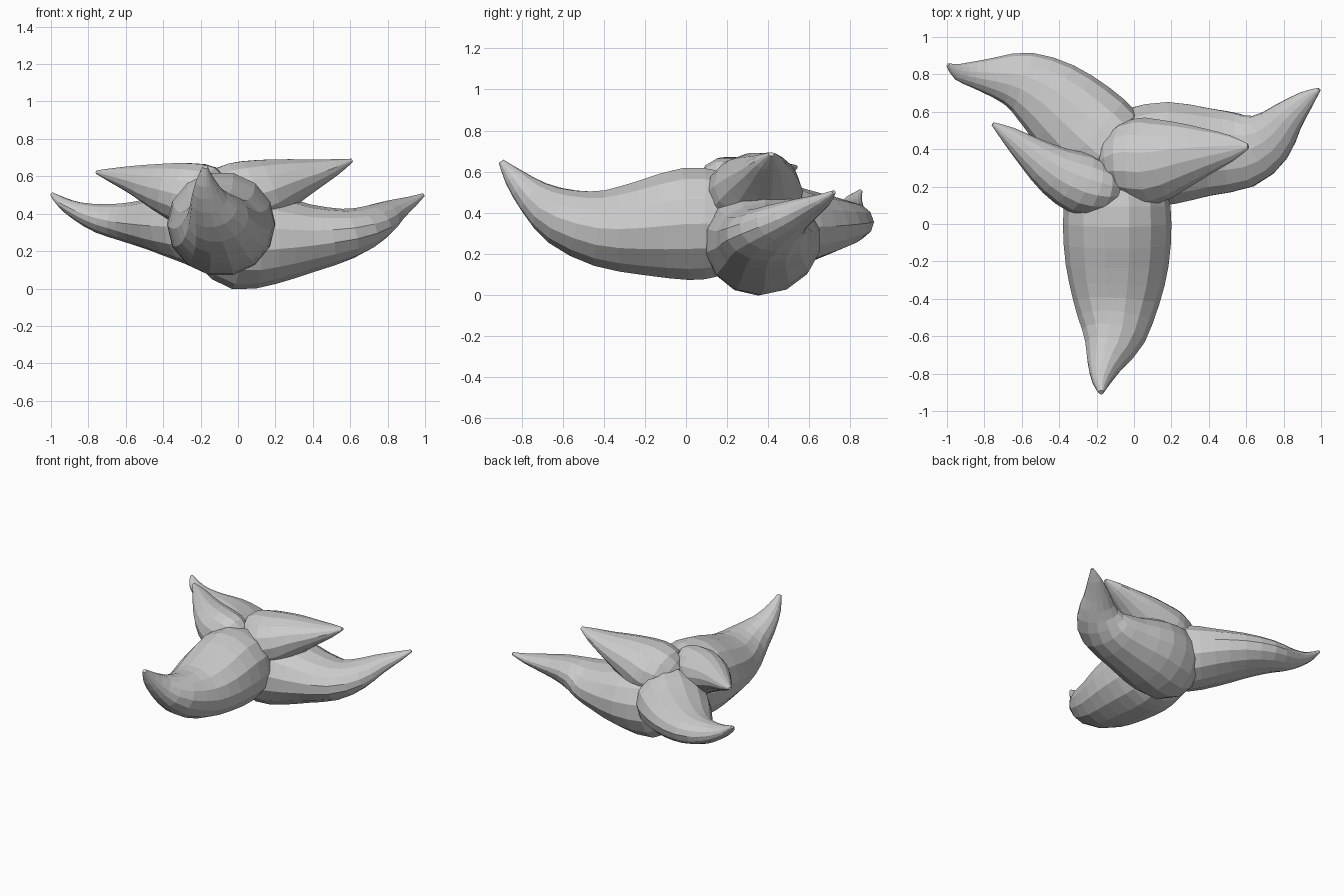
import bpy, bmesh, math
from mathutils import Vector

SIDES = 14


def spline(pts, steps=2):
    # Catmull-Rom through the stations (x, y, z, half width, half height)
    out = []
    for i in range(len(pts) - 1):
        p0, p1 = pts[max(i - 1, 0)], pts[i]
        p2, p3 = pts[i + 1], pts[min(i + 2, len(pts) - 1)]
        for s in range(steps):
            t = s / steps
            out.append([0.5 * (2 * b + (c - a) * t + (2 * a - 5 * b + 4 * c - d) * t * t
                               + (3 * b - a - 3 * c + d) * t ** 3)
                        for a, b, c, d in zip(p0, p1, p2, p3)])
    out.append(list(pts[-1]))
    return out


def leaf(name, stations, roll=0):
    st = spline(stations)
    centres = [Vector(s[:3]) for s in st]
    bm = bmesh.new()
    rings = []
    for i, s in enumerate(st):
        tangent = (centres[min(i + 1, len(st) - 1)] - centres[max(i - 1, 0)]).normalized()
        side = tangent.cross(Vector((0, 0, 1))).normalized()
        up = side.cross(tangent)
        ring = []
        for k in range(SIDES):
            a = 2 * math.pi * (k + roll) / SIDES
            ring.append(bm.verts.new(centres[i] + side * s[3] * math.cos(a)
                                     + up * s[4] * math.sin(a)))
        rings.append(ring)
    for r0, r1 in zip(rings, rings[1:]):
        for k in range(SIDES):
            j = (k + 1) % SIDES
            bm.faces.new((r0[k], r0[j], r1[j], r1[k]))
    bm.faces.new(rings[0][::-1])
    bm.faces.new(rings[-1])
    bmesh.ops.recalc_face_normals(bm, faces=bm.faces)
    me = bpy.data.meshes.new(name)
    bm.to_mesh(me)
    bm.free()
    ob = bpy.data.objects.new(name, me)
    bpy.context.collection.objects.link(ob)
    return ob


# Three large lower leaves, base to tip
leaf("front_leaf", [
    (-0.09, 0.27, 0.34, 0.20, 0.19),
    (-0.09, 0.17, 0.345, 0.27, 0.26),
    (-0.09, 0.00, 0.345, 0.29, 0.28),
    (-0.09, -0.22, 0.325, 0.275, 0.235),
    (-0.095, -0.42, 0.325, 0.23, 0.19),
    (-0.11, -0.60, 0.38, 0.17, 0.145),
    (-0.155, -0.74, 0.475, 0.10, 0.09),
    (-0.175, -0.84, 0.575, 0.05, 0.05),
    (-0.175, -0.90, 0.65, 0.014, 0.014)])
leaf("right_leaf", [
    (-0.12, 0.34, 0.30, 0.20, 0.21),
    (0.00, 0.355, 0.265, 0.27, 0.27),
    (0.20, 0.38, 0.265, 0.28, 0.24),
    (0.40, 0.385, 0.27, 0.24, 0.18),
    (0.59, 0.395, 0.295, 0.205, 0.135),
    (0.72, 0.46, 0.35, 0.15, 0.10),
    (0.82, 0.57, 0.41, 0.095, 0.065),
    (0.92, 0.665, 0.46, 0.05, 0.033),
    (0.99, 0.72, 0.50, 0.01, 0.01)], 0.5)
leaf("left_leaf", [
    (-0.06, 0.34, 0.33, 0.18, 0.19),
    (-0.15, 0.41, 0.33, 0.25, 0.23),
    (-0.30, 0.545, 0.335, 0.25, 0.185),
    (-0.45, 0.675, 0.345, 0.215, 0.14),
    (-0.60, 0.76, 0.355, 0.165, 0.105),
    (-0.74, 0.785, 0.375, 0.11, 0.08),
    (-0.86, 0.80, 0.415, 0.07, 0.05),
    (-0.94, 0.815, 0.46, 0.045, 0.03),
    (-0.995, 0.85, 0.505, 0.01, 0.01)])

# Two small upper leaves
leaf("upper_right_leaf", [
    (-0.13, 0.32, 0.43, 0.13, 0.14),
    (-0.05, 0.335, 0.46, 0.21, 0.20),
    (0.08, 0.335, 0.50, 0.235, 0.195),
    (0.24, 0.365, 0.56, 0.185, 0.142),
    (0.40, 0.39, 0.61, 0.12, 0.085),
    (0.52, 0.405, 0.65, 0.07, 0.045),
    (0.61, 0.415, 0.685, 0.014, 0.01)])
leaf("upper_left_leaf", [
    (-0.12, 0.18, 0.44, 0.09, 0.14),
    (-0.19, 0.19, 0.475, 0.14, 0.19),
    (-0.29, 0.22, 0.51, 0.165, 0.17),
    (-0.42, 0.285, 0.545, 0.135, 0.128),
    (-0.55, 0.38, 0.58, 0.09, 0.08),
    (-0.67, 0.475, 0.605, 0.048, 0.04),
    (-0.755, 0.535, 0.622, 0.01, 0.01)])
